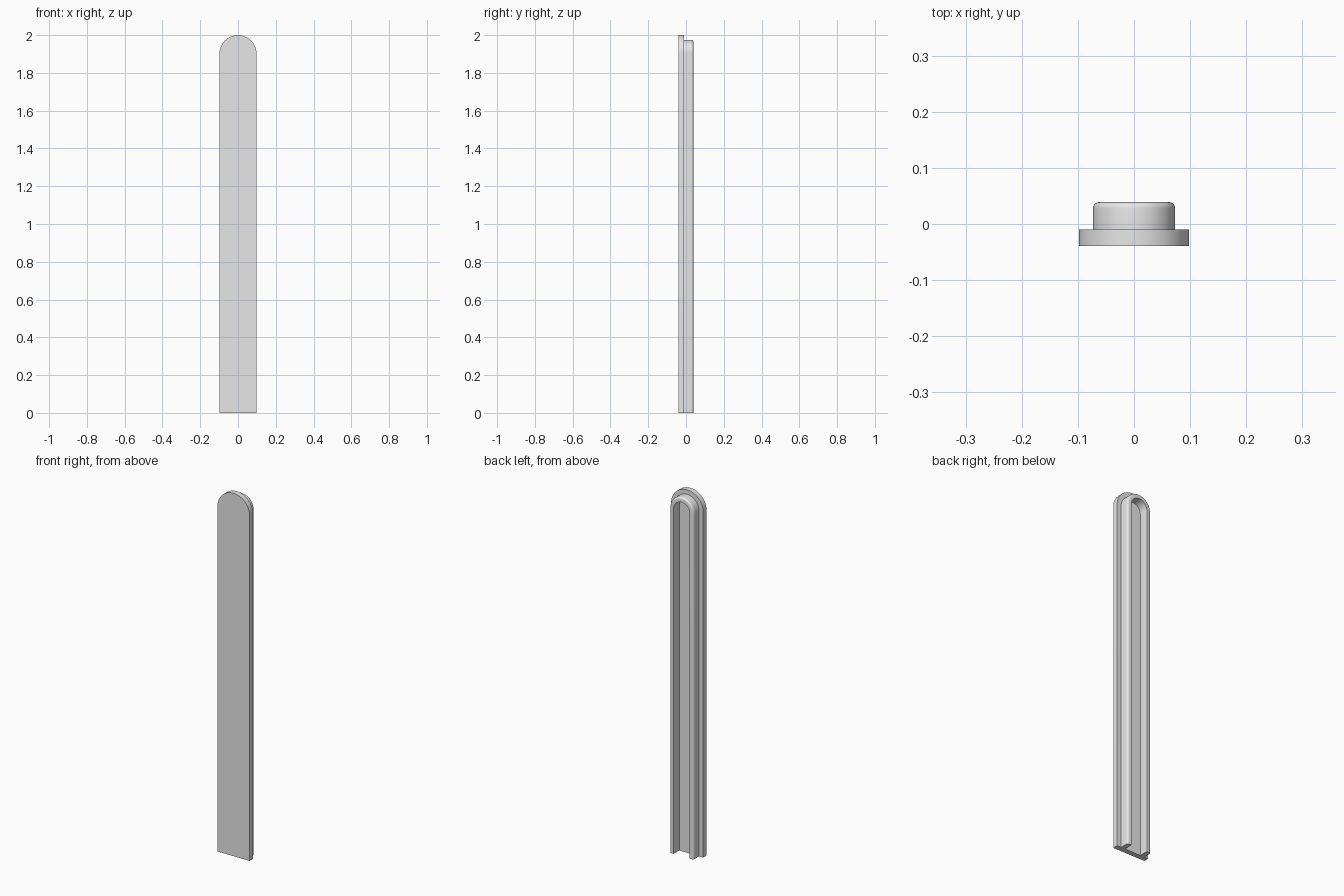
import bpy, bmesh
from math import sin, cos, pi, radians

cube = bpy.data.objects.get("Cube")
if cube:
    bpy.data.objects.remove(cube, do_unlink=True)

PLATE_R, RIB_OUT, RIB_IN = 0.098, 0.073, 0.048
FRONT, MID, BACK = -0.039, -0.01, 0.039
ARCH_Z = 2 - PLATE_R
STEPS, ROUND = 32, 0.011

grey = bpy.data.materials.new("light grey")
grey.use_nodes = True
grey.diffuse_color = (0.8, 0.8, 0.8, 1)
grey.node_tree.nodes["Principled BSDF"].inputs["Base Color"].default_value = (0.8, 0.8, 0.8, 1)


def arch(r, y):
    """Points up one side, round the top and down the other side."""
    arc = [(r * cos(pi * i / STEPS), y, ARCH_Z + r * sin(pi * i / STEPS))
           for i in range(STEPS + 1)]
    return [(r, y, 0)] + arc + [(-r, y, 0)]


def finish(bm, name):
    bmesh.ops.recalc_face_normals(bm, faces=bm.faces)
    mesh = bpy.data.meshes.new(name)
    bm.to_mesh(mesh)
    bm.free()
    mesh.materials.append(grey)
    obj = bpy.data.objects.new(name, mesh)
    bpy.context.collection.objects.link(obj)
    bpy.ops.object.select_all(action='DESELECT')
    obj.select_set(True)
    bpy.context.view_layer.objects.active = obj
    bpy.ops.object.shade_smooth_by_angle(angle=radians(35))


# Round-topped front plate
bm = bmesh.new()
face = bm.faces.new([bm.verts.new(p) for p in arch(PLATE_R, FRONT)])
grown = bmesh.ops.extrude_face_region(bm, geom=[face])
bmesh.ops.translate(bm, vec=(0, MID - FRONT, 0),
                    verts=[v for v in grown["geom"] if isinstance(v, bmesh.types.BMVert)])
finish(bm, "front_plate")

# Arched rib on the back, open at the bottom, with a rounded outer edge
section = [(RIB_IN, MID), (RIB_IN, BACK)]
section += [(RIB_OUT - ROUND + ROUND * sin(a), BACK - ROUND + ROUND * cos(a))
            for a in (pi / 2 * i / 6 for i in range(7))]
section.append((RIB_OUT, MID))

bm = bmesh.new()
strips = [[bm.verts.new(p) for p in arch(r, y)] for r, y in section]
for a, b in zip(strips, strips[1:] + strips[:1]):
    for i in range(len(a) - 1):
        bm.faces.new((a[i], a[i + 1], b[i + 1], b[i]))
for end in (0, -1):
    bm.faces.new([s[end] for s in strips])
finish(bm, "back_rib")
